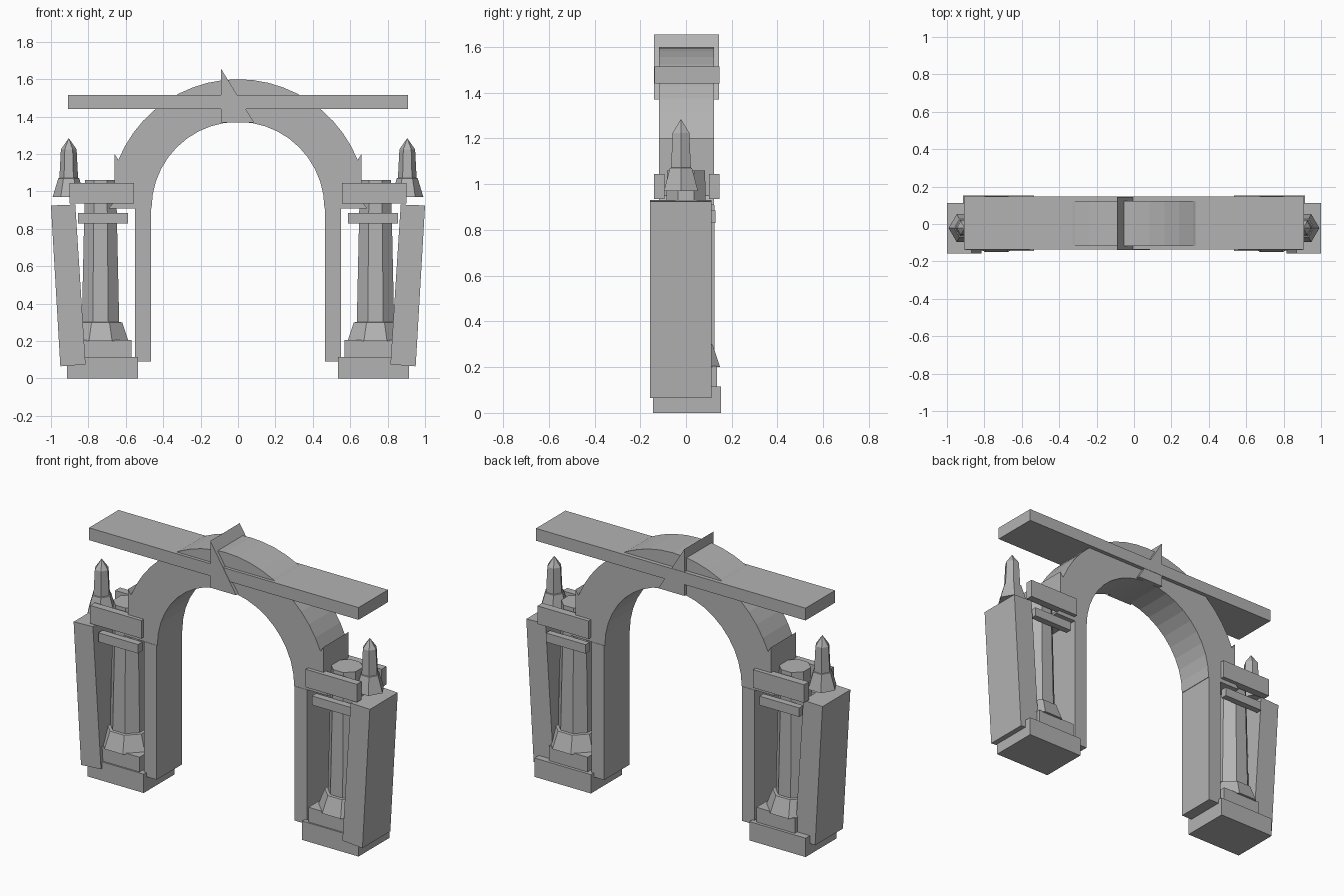
import bpy, bmesh, math

cube = bpy.data.objects.get("Cube")
if cube:
    bpy.data.objects.remove(cube, do_unlink=True)

stone = bpy.data.materials.new("grey_stone")
stone.use_nodes = True
GREY = (0.45, 0.45, 0.45, 1)
stone.diffuse_color = GREY
stone.node_tree.nodes["Principled BSDF"].inputs["Base Color"].default_value = GREY


def finish(name, bm):
    bmesh.ops.recalc_face_normals(bm, faces=bm.faces)
    mesh = bpy.data.meshes.new(name)
    bm.to_mesh(mesh)
    bm.free()
    mesh.materials.append(stone)
    obj = bpy.data.objects.new(name, mesh)
    bpy.context.collection.objects.link(obj)
    return obj


def prism(name, outline, y0, y1):
    """Extrude an x-z outline from y0 to y1."""
    bm = bmesh.new()
    face = bm.faces.new([bm.verts.new((x, y0, z)) for x, z in outline])
    moved = bmesh.ops.extrude_face_region(bm, geom=[face])["geom"]
    verts = [v for v in moved if isinstance(v, bmesh.types.BMVert)]
    bmesh.ops.translate(bm, verts=verts, vec=(0, y1 - y0, 0))
    return finish(name, bm)


def box(name, x0, x1, y0, y1, z0, z1):
    return prism(name, [(x0, z0), (x1, z0), (x1, z1), (x0, z1)], y0, y1)


def turned(name, x, y, sides, turn, rings):
    """Faceted upright solid through (radius, height) rings."""
    bm = bmesh.new()
    loops = []
    for r, z in rings:
        angles = [turn + math.tau * i / sides for i in range(sides)]
        loops.append([bm.verts.new((x + r * math.cos(a), y + r * math.sin(a), z))
                      for a in angles])
    for low, high in zip(loops, loops[1:]):
        for i in range(sides):
            j = (i + 1) % sides
            bm.faces.new((low[i], low[j], high[j], high[i]))
    bm.faces.new(loops[0])
    bm.faces.new(loops[-1])
    bmesh.ops.remove_doubles(bm, verts=bm.verts, dist=0.0005)
    return finish(name, bm)


# Arch ring, with a small upright lip at each shoulder
SPRING, INNER, OUTER, STEPS = 0.91, 0.462, 0.69, 20
lip = [(0.69, SPRING), (0.66, 0.95), (0.66, 1.2)]
start = math.radians(22)
outline = list(lip)
for i in range(STEPS + 1):
    a = start + (math.pi - 2 * start) * i / STEPS
    outline.append((OUTER * math.cos(a), SPRING + OUTER * math.sin(a)))
outline += [(-x, z) for x, z in reversed(lip)]
for i in range(STEPS + 1):
    a = math.pi * (1 - i / STEPS)
    outline.append((INNER * math.cos(a), SPRING + INNER * math.sin(a)))
prism("arch", outline, -0.118, 0.123)

# Crossbeam and wedge keystone
box("crossbeam", -0.91, 0.91, -0.137, 0.147, 1.44, 1.515)
prism("keystone", [(-0.09, 1.37), (0.085, 1.37), (-0.09, 1.655)], -0.139, 0.145)

for side, s in (("left", 1), ("right", -1)):
    # Stepped base
    box(side + "_base", s * 0.535, s * 0.915, -0.145, 0.153, 0, 0.115)
    box(side + "_plinth", s * 0.57, s * 0.83, -0.135, 0.135, 0.115, 0.205)

    # Inner post and leaning outer wall
    box(side + "_inner_post", s * 0.465, s * 0.55, -0.12, 0.125, 0.09, SPRING)
    wall = [(0.815, 0.075), (0.95, 0.065), (1.0, 0.925), (0.87, 0.93)]
    prism(side + "_outer_wall", [(s * x, z) for x, z in wall], -0.157, 0.112)

    # Eight-sided column with a flared foot
    turned(side + "_column", s * 0.735, 0, 8, math.pi / 8,
           [(0.162, 0.2), (0.125, 0.3), (0.108, 0.302), (0.095, 0.85), (0.09, 1.06)])

    # Paired front and back plates clasping the column head
    for end, y0, y1 in (("front", -0.14, -0.095), ("back", 0.1, 0.147)):
        box(f"{side}_{end}_cap", s * 0.555, s * 0.9, y0, y1, 0.935, 1.045)
        box(f"{side}_{end}_collar", s * 0.587, s * 0.855, y0 * 0.9, y1 * 0.88, 0.83, 0.885)

    # Six-sided pointed finial
    turned(side + "_finial", s * 0.905, -0.022, 6, 0,
           [(0.086, 0.97), (0.056, 1.07), (0.05, 1.072), (0.042, 1.225), (0, 1.285)])
